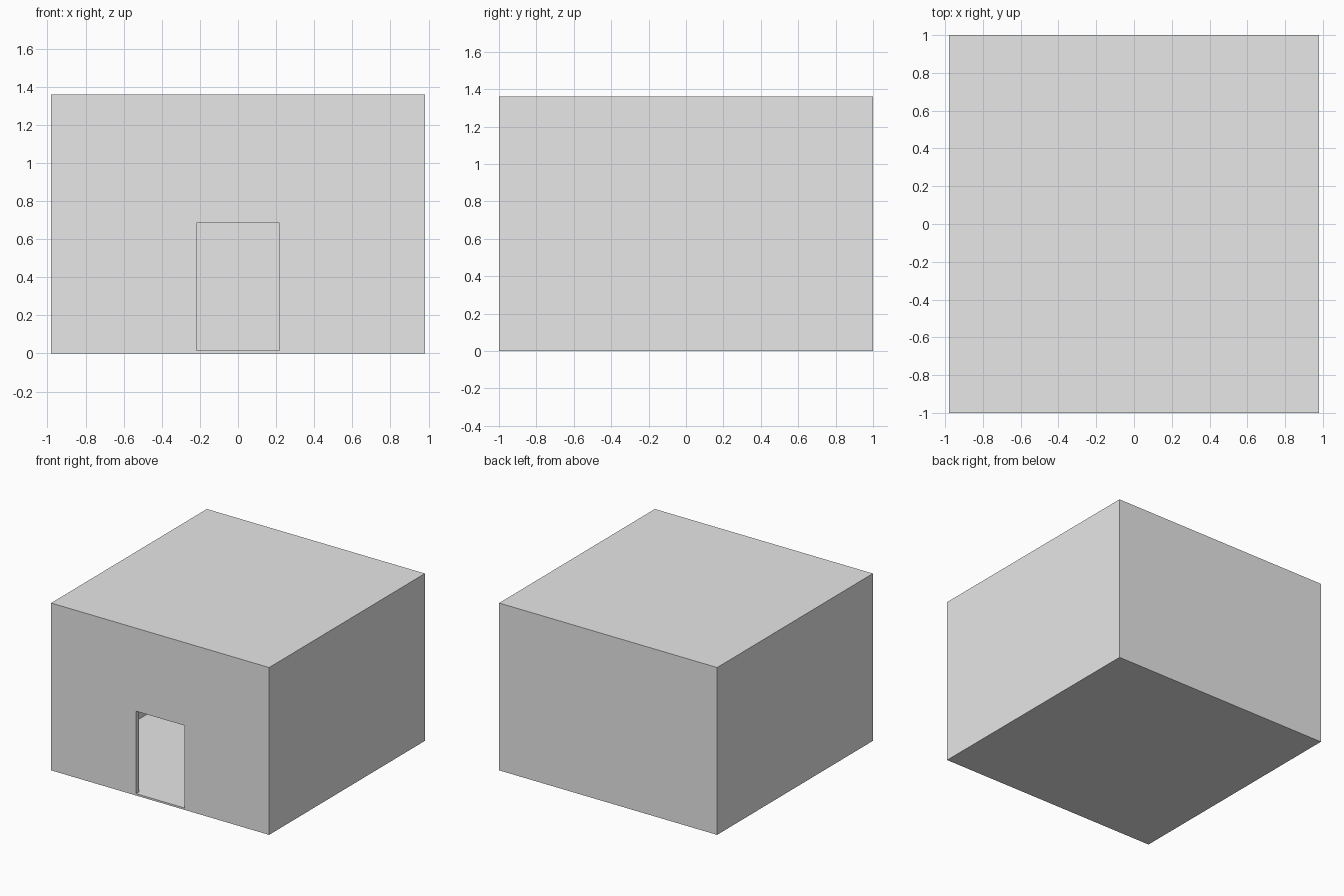
import bpy
import bmesh
from mathutils import Vector

if "Cube" in bpy.data.objects:
    bpy.data.objects.remove(bpy.data.objects["Cube"])

grey = bpy.data.materials.new("light grey")
grey.diffuse_color = (0.8, 0.8, 0.8, 1)
grey.use_nodes = True
grey.node_tree.nodes["Principled BSDF"].inputs["Base Color"].default_value = grey.diffuse_color


def box(name, lo, hi):
    """Axis-aligned box between two corners."""
    lo, hi = Vector(lo), Vector(hi)
    bm = bmesh.new()
    bmesh.ops.create_cube(bm, size=1)
    bmesh.ops.scale(bm, vec=hi - lo, verts=bm.verts)
    bmesh.ops.translate(bm, vec=(lo + hi) / 2, verts=bm.verts)
    mesh = bpy.data.meshes.new(name)
    bm.to_mesh(mesh)
    bm.free()
    mesh.materials.append(grey)
    ob = bpy.data.objects.new(name, mesh)
    bpy.context.collection.objects.link(ob)
    return ob


W, D, H = 0.98, 1.0, 1.36      # half width, half depth, height
WALL, SLAB = 0.037, 0.015      # wall thickness, floor and roof thickness

# Outer block of the house
house = box("house_shell", (-W, -D, 0), (W, D, H))

# Hollow room and front doorway
room = box("room_cutter", (-W + WALL, -D + WALL, SLAB), (W - WALL, D - WALL, H - SLAB))
door = box("doorway_cutter", (-0.217, -D - 0.1, SLAB), (0.217, -D + 0.2, 0.685))

for cutter in (room, door):
    cutter.hide_render = True
    cutter.display_type = 'WIRE'
    mod = house.modifiers.new(cutter.name, 'BOOLEAN')
    mod.operation = 'DIFFERENCE'
    mod.solver = 'EXACT'
    mod.object = cutter
